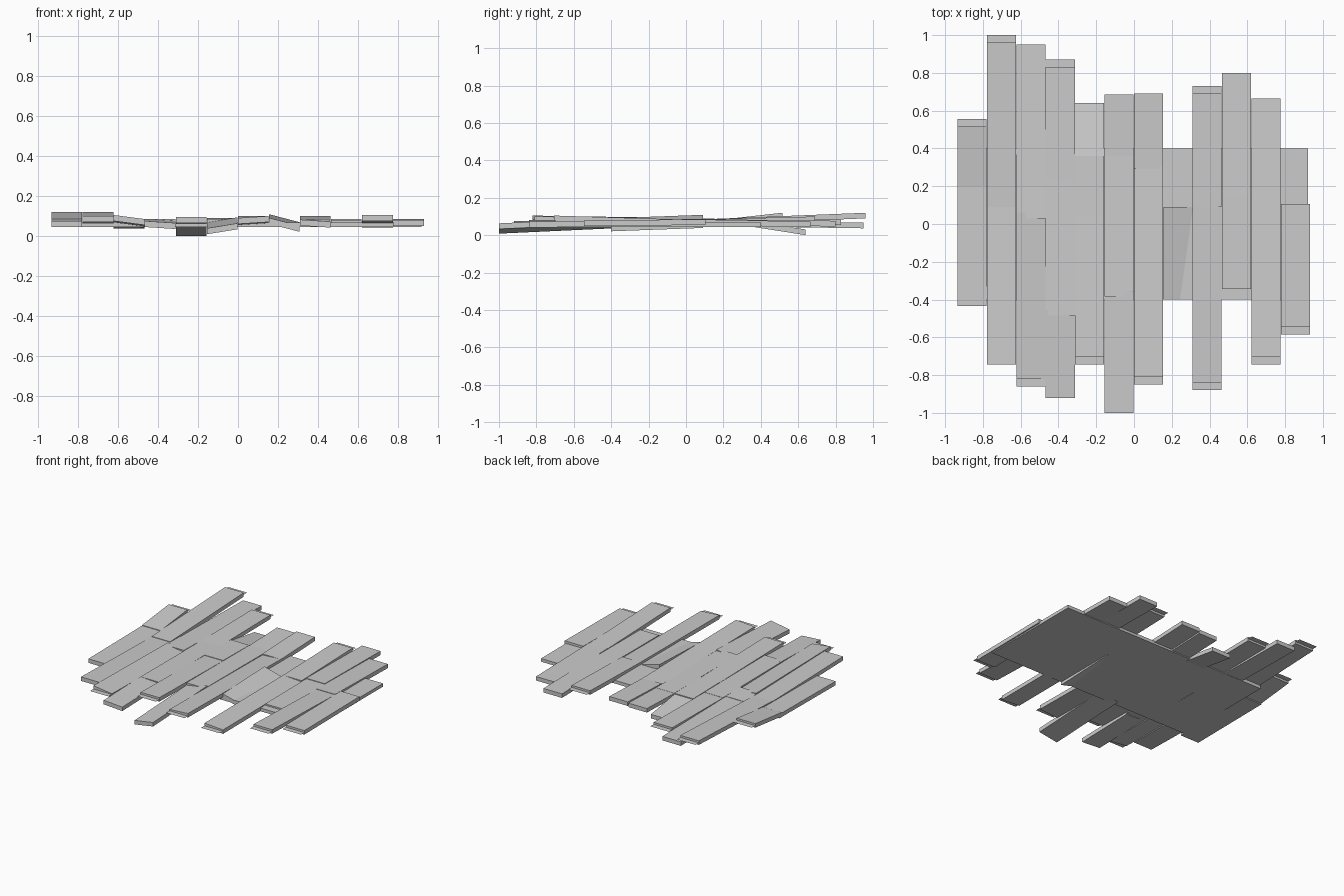
import bpy, bmesh

if "Cube" in bpy.data.objects:
    bpy.data.objects.remove(bpy.data.objects["Cube"])

T = 0.03        # plank thickness
W = 1.867 / 12  # column width
FLAP = 0.04     # thin splinter sheet at some plank ends


def make(name, parts):
    """parts: (x0, x1, y0, y1, z0, z1, roll, thickness); zero thickness gives a sheet."""
    bm = bmesh.new()
    for x0, x1, y0, y1, z0, z1, roll, t in parts:
        r = roll / 2
        ring = [(x0, y0, z0 - r), (x1, y0, z0 + r), (x1, y1, z1 + r), (x0, y1, z1 - r)]
        hi = [bm.verts.new((x, y, z + t / 2)) for x, y, z in ring]
        bm.faces.new(hi)
        if t:
            lo = [bm.verts.new((x, y, z - t / 2)) for x, y, z in ring]
            bm.faces.new(lo[::-1])
            for i in range(4):
                j = (i + 1) % 4
                bm.faces.new((lo[i], lo[j], hi[j], hi[i]))
    me = bpy.data.meshes.new(name)
    bm.to_mesh(me)
    bm.free()
    ob = bpy.data.objects.new(name, me)
    bpy.context.collection.objects.link(ob)


# Backing board under the planks
make("backing_board", [(-0.785, 0.92, -0.4, 0.4, 0.056, 0.056, 0, 0.024)])

# Where the planks of each column start, meet and end, front to back
BREAKS = ["-.435 .2 .555", "-.745 .09 1", "-.86 .03 .17 .95", "-.92 -.485 .2 .87",
          "-.745 .05 .33 .64", "-1 -.385 .33 .685", "-.85 .29 .69", "-.4 .09",
          "-.88 .09 .73", "-.345 .14 .8", "-.745 .04 .665", "-.585 .105"]
# Heights of the front and back tips of each column
TIPS = [(.06, .105), (.085, .105), (.08, .052), (.055, .07), (.08, .0155), (.036, .075),
        (.08, .085), (.056, .074), (.062, .085), (.064, .062), (.09, .058), (.064, .07)]
ROLL = {2: -0.02, 3: -0.01, 5: 0.025, 6: 0.01, 7: -0.04, 8: -0.01}  # sideways tilt of front plank
FRONT_FLAPS = (2, 4, 6, 8, 10, 11)
BACK_FLAPS = (0, 1, 3, 8)

for c, (text, (zf, zb)) in enumerate(zip(BREAKS, TIPS)):
    ys = [float(s) for s in text.split()]
    x0 = -0.935 + c * W + 0.001
    x1 = x0 + W - 0.002
    last = len(ys) - 2
    for k in range(last + 1):
        y0, y1 = ys[k], ys[k + 1]
        z0 = zf if k == 0 else 0.064 + 0.006 * (k % 2)
        z1 = zb if k == last else 0.066
        if k < last:
            y1 += 0.03  # tuck under the next plank
        sheets = []
        if k == 0 and c in FRONT_FLAPS:
            sheets.append((x0, x1, y0, y0 + FLAP + 0.02, z0, z0, 0, 0))
            y0 += FLAP
        if k == last and c in BACK_FLAPS:
            sheets.append((x0, x1, y1 - FLAP - 0.02, y1, z1, z1, 0, 0))
            y1 -= FLAP
        roll = ROLL.get(c, 0) if k == 0 else 0
        make(f"plank_{c + 1}_{k + 1}", [(x0, x1, y0, y1, z0, z1, roll, T)] + sheets)
